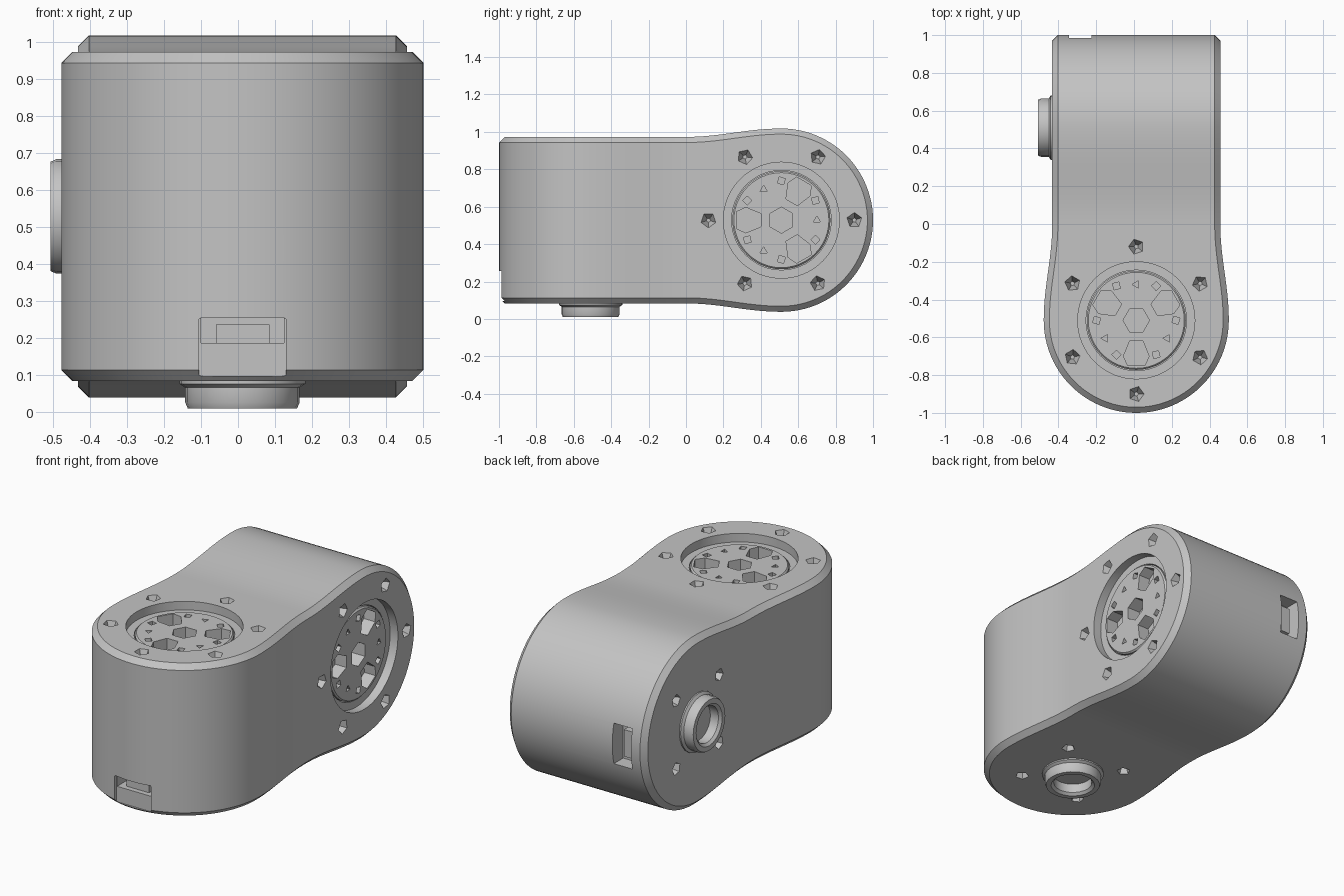
import bpy, bmesh
from math import sin, cos, pi, radians, hypot
from mathutils import Matrix, Vector

cube = bpy.data.objects.get("Cube")
if cube:
    bpy.data.objects.remove(cube, do_unlink=True)

GREY = bpy.data.materials.new("plain grey")
GREY.use_nodes = True
GREY.diffuse_color = (0.55, 0.55, 0.55, 1)
GREY.node_tree.nodes["Principled BSDF"].inputs["Base Color"].default_value = GREY.diffuse_color

R, HALF, CHAMFER, AXIS = 0.49, 0.445, 0.03, 0.51
CENTRE = Matrix.Translation((0.012, 0, 0.528))


def make(name, bm):
    bmesh.ops.recalc_face_normals(bm, faces=bm.faces)
    mesh = bpy.data.meshes.new(name)
    bm.to_mesh(mesh)
    bm.free()
    mesh.materials.append(GREY)
    obj = bpy.data.objects.new(name, mesh)
    bpy.context.scene.collection.objects.link(obj)
    return obj


def smooth(obj):
    bpy.ops.object.select_all(action='DESELECT')
    obj.select_set(True)
    bpy.context.view_layer.objects.active = obj
    bpy.ops.object.shade_smooth_by_angle(angle=radians(30))


def carve(obj, bm):
    """Subtract the cutter mesh and bake the result."""
    cutter = make("cutter", bm)
    cutter.hide_render = True
    mod = obj.modifiers.new("carve", 'BOOLEAN')
    mod.operation, mod.solver, mod.object = 'DIFFERENCE', 'EXACT', cutter
    mod.use_self = True
    graph = bpy.context.evaluated_depsgraph_get()
    baked = bpy.data.meshes.new_from_object(obj.evaluated_get(graph))
    obj.modifiers.clear()
    obj.data = baked
    bpy.data.objects.remove(cutter, do_unlink=True)


def peg(bm, frame, sides, r_low, r_high, z0, z1, x=0, y=0, turn=0):
    m = frame @ Matrix.Translation((x, y, (z0 + z1) / 2)) @ Matrix.Rotation(turn, 4, 'Z')
    bmesh.ops.create_cone(bm, cap_ends=True, segments=sides, radius1=r_low,
                          radius2=r_high, depth=z1 - z0, matrix=m)


def box(bm, lo, hi):
    lo, hi = Vector(lo), Vector(hi)
    m = Matrix.Translation((lo + hi) / 2) @ Matrix.Diagonal((*(hi - lo), 1))
    bmesh.ops.create_cube(bm, size=1, matrix=m)


def face_frame(degrees, y):
    """Frame on an end cap, its z axis pointing out of the body."""
    return (CENTRE @ Matrix.Translation((0, y, 0))
            @ Matrix.Rotation(radians(degrees), 4, 'Y') @ Matrix.Translation((0, 0, HALF)))


# Body: a rounded half with a waist, plus its copy turned on its side
def outline():
    for i in range(25):
        a = i / 24 * pi / 2
        yield R * sin(a), -AXIS - R * cos(a), sin(a), -cos(a)
    for i in range(1, 15):
        s = i / 14
        slope = -(R - HALF) / 2 * pi / AXIS * sin(pi * s)
        n = hypot(1, slope)
        yield HALF + (R - HALF) * (1 + cos(pi * s)) / 2, -AXIS * (1 - s), 1 / n, -slope / n


body_bm = bmesh.new()
swap = Matrix(((0, 0, 1, 0), (0, -1, 0, 0), (1, 0, 0, 0), (0, 0, 0, 1)))
for turn in (Matrix.Identity(4), swap):
    previous = None
    for w, y, nx, ny in outline():
        wi, yi, low = w - CHAMFER * nx, y - CHAMFER * ny, HALF - CHAMFER
        wi = max(wi, 0)
        ring = [(w, y, low), (wi, yi, HALF), (-wi, yi, HALF), (-w, y, low),
                (-w, y, -low), (-wi, yi, -HALF), (wi, yi, -HALF), (w, y, -low)]
        ring = [body_bm.verts.new(CENTRE @ turn @ Vector(p)) for p in ring]
        if previous:
            for k in range(8):
                j = (k + 1) % 8
                body_bm.faces.new((previous[k], previous[j], ring[j], ring[k]))
        previous = ring
bmesh.ops.remove_doubles(body_bm, verts=body_bm.verts, dist=0.0002)
body = make("body", body_bm)

top, right = face_frame(0, -AXIS), face_frame(90, AXIS)
bottom, left = face_frame(180, -AXIS), face_frame(-90, AXIS)

# Dial recesses and screw holes
cuts = bmesh.new()
for frame in (top, right):
    peg(cuts, frame, 64, 0.31, 0.31, -0.05, 0.05)
    for k in range(6):
        a = radians(30 + 60 * k)
        peg(cuts, frame, 5, 0.012, 0.042, -0.07, 0.002, 0.39 * cos(a), 0.39 * sin(a), a)
for frame in (bottom, left):
    for k in range(4):
        a = radians(45 + 90 * k)
        peg(cuts, frame, 5, 0.012, 0.038, -0.07, 0.002, 0.28 * cos(a), 0.28 * sin(a), a)
carve(body, cuts)

# Wells holding the dials
cuts = bmesh.new()
for frame in (top, right):
    peg(cuts, frame, 48, 0.266, 0.266, -0.12, -0.03)
carve(body, cuts)

# Connector openings in the curved ends
cuts = bmesh.new()
box(cuts, (-0.105, -1.1, 0.095), (0.13, -0.97, 0.25))
box(cuts, (-0.1, -1.05, 0.185), (0.125, -0.88, 0.255))
box(cuts, (-0.345, 0.9, 0.41), (-0.225, 1.1, 0.646))
carve(body, cuts)
smooth(body)

# Connector blocks inside the openings
plugs = bmesh.new()
box(plugs, (-0.06, -0.94, 0.18), (0.085, -0.86, 0.235))
box(plugs, (-0.32, 0.88, 0.45), (-0.265, 0.95, 0.606))
make("connector_blocks", plugs)


# Dials with hub, three windows and small fixing holes
def window(bm, frame, turn):
    half = [(0.035, -0.11), (0.068, -0.19), (0.045, -0.24)]
    pts = half + [(-x, y) for x, y in reversed(half)]
    m = frame @ Matrix.Rotation(turn, 4, 'Z')
    f = bm.faces.new([bm.verts.new(m @ Vector((x, y, -0.11))) for x, y in pts])
    ext = bmesh.ops.extrude_face_region(bm, geom=[f], use_keep_orig=True)
    move = m.to_3x3() @ Vector((0, 0, 0.15))
    bmesh.ops.translate(bm, vec=move,
                        verts=[v for v in ext["geom"] if isinstance(v, bmesh.types.BMVert)])


for name, frame in (("top_dial", top), ("right_dial", right)):
    bm = bmesh.new()
    peg(bm, frame, 48, 0.262, 0.262, -0.13, -0.046)
    peg(bm, frame, 48, 0.262, 0.254, -0.046, -0.038)
    bmesh.ops.remove_doubles(bm, verts=bm.verts, dist=0.0001)
    inner = [f for f in bm.faces if len(f.verts) > 4
             and abs((frame.inverted() @ f.calc_center_median()).z + 0.046) < 0.001]
    bmesh.ops.delete(bm, geom=inner, context='FACES_ONLY')
    dial = make(name, bm)
    cuts = bmesh.new()
    peg(cuts, frame, 6, 0.07, 0.07, -0.12, 0, turn=pi / 6)
    for k in range(6):
        a = radians(60 * k)
        peg(cuts, frame, 4, 0.024, 0.024, -0.07, 0, 0.21 * cos(a), 0.21 * sin(a), a + 0.5)
    for k in range(3):
        a = radians(90 + 120 * k)
        window(cuts, frame, radians(120 * k))
        peg(cuts, frame, 3, 0.022, 0.022, -0.07, 0, 0.19 * cos(a), 0.19 * sin(a), a)
    carve(dial, cuts)
    smooth(dial)

# Hollow pivot bosses on the opposite caps
for name, frame in (("bottom_boss", bottom), ("left_boss", left)):
    bm = bmesh.new()
    profile = [(0.17, -0.01), (0.17, 0.008), (0.155, 0.018), (0.155, 0.058), (0.148, 0.074),
               (0.12, 0.074), (0.105, 0.06), (0.105, 0.008), (0, 0.008)]
    verts = [bm.verts.new((r, 0, z)) for r, z in profile]
    edges = [bm.edges.new(pair) for pair in zip(verts, verts[1:])]
    bmesh.ops.spin(bm, geom=verts + edges, cent=(0, 0, 0), axis=(0, 0, 1),
                   angle=2 * pi, steps=24)
    bmesh.ops.remove_doubles(bm, verts=bm.verts, dist=0.0005)
    bm.transform(frame)
    smooth(make(name, bm))
